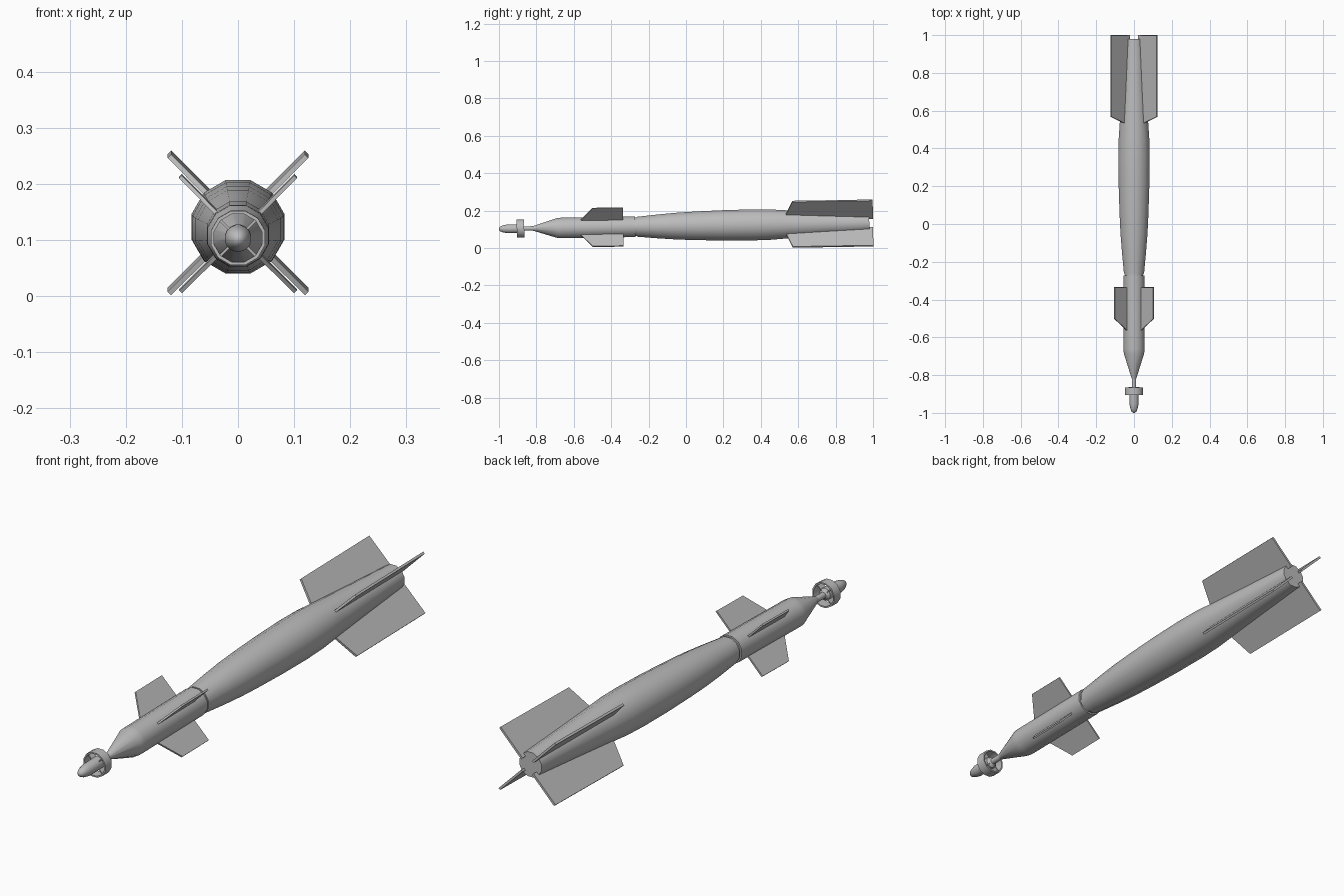
import bpy, bmesh
from math import sin, cos, pi, radians
from mathutils import Matrix, Vector

cube = bpy.data.objects.get("Cube")
if cube:
    bpy.data.objects.remove(cube, do_unlink=True)

grey = bpy.data.materials.new("matte_grey")
grey.use_nodes = True
colour = (0.5, 0.5, 0.5, 1)
grey.diffuse_color = colour
grey.node_tree.nodes["Principled BSDF"].inputs["Base Color"].default_value = colour

# The whole body leans slightly tail-up
LEAN = Matrix.Translation((0, 0, 0.118)) @ Matrix.Rotation(0.016, 4, 'X')


def finish(name, bm, smooth=None):
    bmesh.ops.remove_doubles(bm, verts=bm.verts, dist=1e-5)
    bmesh.ops.recalc_face_normals(bm, faces=bm.faces)
    mesh = bpy.data.meshes.new(name)
    bm.to_mesh(mesh)
    bm.free()
    mesh.materials.append(grey)
    obj = bpy.data.objects.new(name, mesh)
    bpy.context.collection.objects.link(obj)
    obj.matrix_world = LEAN
    if smooth:
        bpy.ops.object.select_all(action='DESELECT')
        obj.select_set(True)
        bpy.context.view_layer.objects.active = obj
        bpy.ops.object.shade_smooth_by_angle(angle=radians(smooth))
    return obj


def lathe(name, profile, sides=12, closed=False):
    """Revolve (y, radius) pairs around the long axis."""
    bm = bmesh.new()
    rings = []
    for y, r in profile:
        angles = [2 * pi * (i + 0.5) / sides for i in range(sides)]
        rings.append([bm.verts.new((r * cos(a), y, r * sin(a))) for a in angles])
    pairs = list(zip(rings, rings[1:]))
    if closed:
        pairs.append((rings[-1], rings[0]))
    else:
        bm.faces.new(rings[0])
        bm.faces.new(rings[-1])
    for a, b in pairs:
        for i in range(sides):
            j = (i + 1) % sides
            bm.faces.new((a[i], a[j], b[j], b[i]))
    return finish(name, bm, 40)


def fin_set(name, outline, thickness):
    """Four diagonal plates from an outline of (y, distance from axis)."""
    bm = bmesh.new()
    for k in range(4):
        turn = Matrix.Rotation(pi / 4 + k * pi / 2, 3, 'Y')
        sheets = [[bm.verts.new(turn @ Vector((r, y, side * thickness / 2)))
                   for y, r in outline] for side in (-1, 1)]
        a, b = sheets
        bm.faces.new(a)
        bm.faces.new(b)
        for i in range(len(a)):
            j = (i + 1) % len(a)
            bm.faces.new((a[i], a[j], b[j], b[i]))
    return finish(name, bm)


# Seeker head: rounded tip, then a thin neck
lathe("seeker_head", [(-1.0, 0.004), (-0.995, 0.012), (-0.98, 0.019),
                      (-0.955, 0.024), (-0.875, 0.024), (-0.865, 0.012),
                      (-0.80, 0.012)], sides=16)

# Hollow ring and its spokes
lathe("seeker_ring", [(-0.905, 0.05), (-0.865, 0.05),
                      (-0.865, 0.044), (-0.905, 0.044)], closed=True)
fin_set("ring_spokes", [(-0.9, 0.015), (-0.87, 0.015),
                        (-0.87, 0.046), (-0.9, 0.046)], 0.004)

# Guidance section: cone and straight tube
lathe("guidance_section", [(-0.82, 0.012), (-0.685, 0.056), (-0.66, 0.057),
                           (-0.272, 0.057)])
fin_set("front_fins", [(-0.57, 0.045), (-0.50, 0.145),
                       (-0.335, 0.145), (-0.335, 0.045)], 0.007)

# Main body: swelling middle and tapering tail
lathe("main_body", [(-0.28, 0.050), (-0.262, 0.051), (-0.262, 0.055),
                    (-0.15, 0.066), (-0.05, 0.074), (0.05, 0.079),
                    (0.2, 0.084), (0.35, 0.086), (0.45, 0.084),
                    (0.55, 0.077), (0.75, 0.064), (0.98, 0.050)])
fin_set("tail_fins", [(0.53, 0.06), (0.57, 0.173),
                      (1.0, 0.173), (1.0, 0.034)], 0.009)
